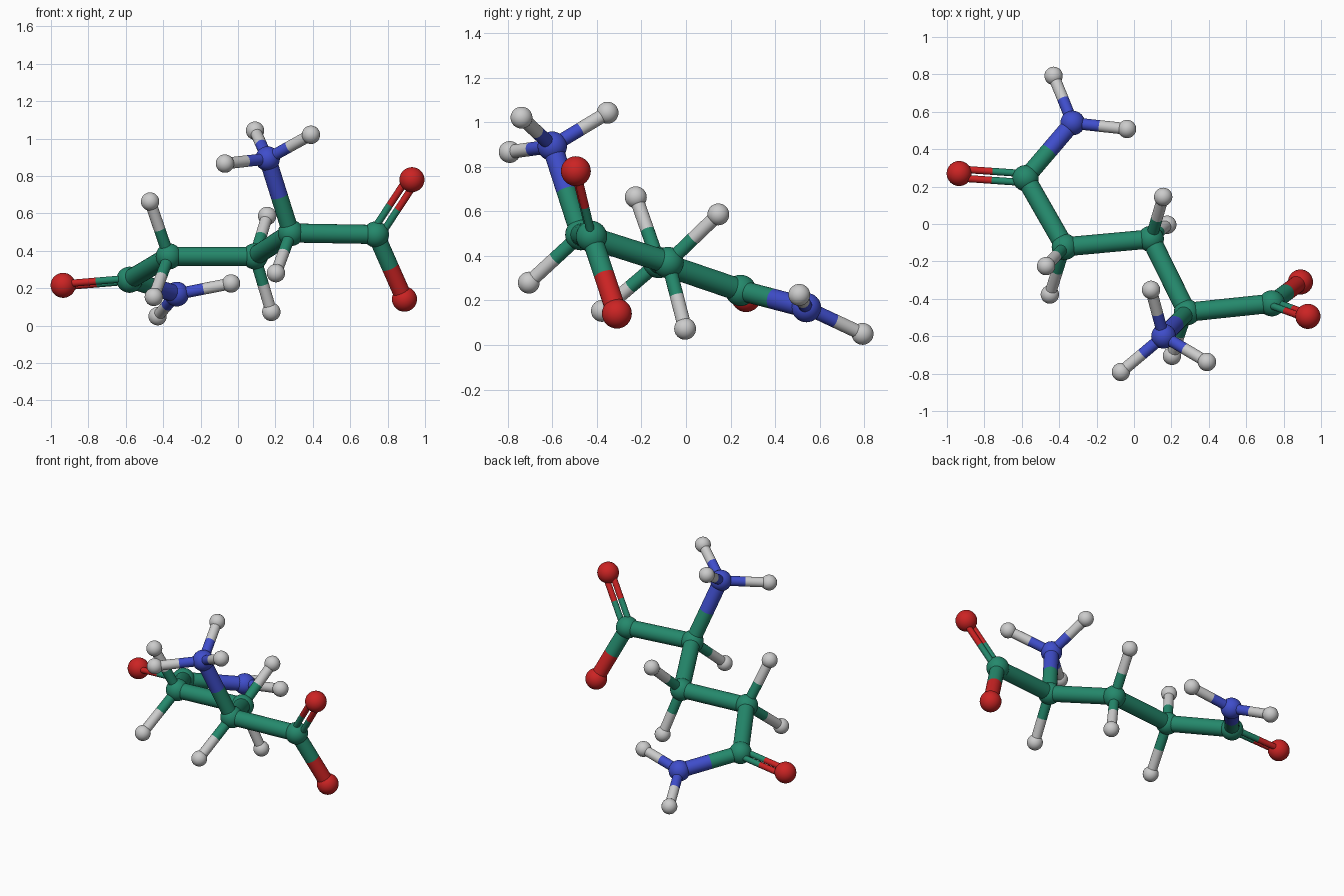
import bpy, bmesh
from mathutils import Vector

if "Cube" in bpy.data.objects:
    bpy.data.objects.remove(bpy.data.objects["Cube"], do_unlink=True)


def make_material(name, rgb):
    mat = bpy.data.materials.new(name)
    mat.use_nodes = True
    mat.diffuse_color = (*rgb, 1)
    mat.node_tree.nodes["Principled BSDF"].inputs["Base Color"].default_value = (*rgb, 1)
    return mat


# element: (material, ball radius, single bond radius)
ELEMENTS = {
    "carbon": (make_material("sea green", (.018, .25, .15)), .07, .051),
    "nitrogen": (make_material("royal blue", (.05, .075, .6)), .066, .046),
    "oxygen": (make_material("signal red", (.6, .017, .017)), .067, .046),
    "hydrogen": (make_material("light grey", (.6, .6, .6)), .049, .031),
}

# Atom centres: name = element + suffix
ATOMS = {
    "oxygen_amide": (-.935, .27, .215),
    "carbon_amide": (-.58, .245, .245),
    "nitrogen_amide": (-.328, .54, .168),
    "hydrogen_amide_back": (-.43, .792, .05),
    "hydrogen_amide_side": (-.037, .508, .225),
    "carbon_chain_right": (-.37, -.122, .37),
    "hydrogen_right_top": (-.47, -.225, .663),
    "hydrogen_right_low": (-.45, -.377, .153),
    "carbon_chain_left": (.09, -.08, .37),
    "hydrogen_left_top": (.156, .145, .586),
    "hydrogen_left_low": (.178, -.004, .073),
    "carbon_hub": (.283, -.472, .495),
    "hydrogen_hub": (.203, -.705, .28),
    "nitrogen_amine": (.158, -.6, .892),
    "hydrogen_amine_right": (-.07, -.791, .866),
    "hydrogen_amine_back": (.091, -.352, 1.042),
    "hydrogen_amine_left": (.39, -.738, 1.02),
    "carbon_acid": (.737, -.424, .487),
    "oxygen_acid_top": (.93, -.494, .78),
    "oxygen_acid_low": (.89, -.31, .141),
}
ATOMS = {name: Vector(p) for name, p in ATOMS.items()}

# Single bonds from each atom
SINGLE = {
    "carbon_amide": ["nitrogen_amide", "carbon_chain_right"],
    "nitrogen_amide": ["hydrogen_amide_back", "hydrogen_amide_side"],
    "carbon_chain_right": ["hydrogen_right_top", "hydrogen_right_low", "carbon_chain_left"],
    "carbon_chain_left": ["hydrogen_left_top", "hydrogen_left_low", "carbon_hub"],
    "carbon_hub": ["hydrogen_hub", "nitrogen_amine", "carbon_acid"],
    "nitrogen_amine": ["hydrogen_amine_right", "hydrogen_amine_back", "hydrogen_amine_left"],
    "carbon_acid": ["oxygen_acid_low"],
}
# Double bonds: start, end, and a neighbour that fixes the plane of the pair
DOUBLE = [
    ("carbon_amide", "oxygen_amide", "nitrogen_amide"),
    ("carbon_acid", "oxygen_acid_top", "oxygen_acid_low"),
]


def element(name):
    return ELEMENTS[name.split("_")[0]]


def finish(bm, name, materials):
    for face in bm.faces:
        face.smooth = True
    mesh = bpy.data.meshes.new(name)
    bm.to_mesh(mesh)
    bm.free()
    for mat in materials:
        mesh.materials.append(mat)
    obj = bpy.data.objects.new(name, mesh)
    bpy.context.collection.objects.link(obj)
    return obj


def add_ball(name, centre):
    mat, radius, _ = element(name)
    bm = bmesh.new()
    bmesh.ops.create_uvsphere(bm, u_segments=32, v_segments=16, radius=radius)
    finish(bm, name + "_ball", [mat]).location = centre


def add_rod(start, end, radius, offset=Vector(), suffix=""):
    """Open tube between two atoms, each half coloured like its own atom."""
    a, b = ATOMS[start] + offset, ATOMS[end] + offset
    bm = bmesh.new()
    bmesh.ops.create_cone(bm, segments=24, radius1=radius, radius2=radius,
                          depth=(b - a).length)
    bmesh.ops.bisect_plane(bm, geom=bm.verts[:] + bm.edges[:] + bm.faces[:],
                           plane_co=(0, 0, 0), plane_no=(0, 0, 1))
    for face in bm.faces:
        face.material_index = int(face.calc_center_median().z > 0)
    rod = finish(bm, f"rod_{start}_to_{end}{suffix}", [element(start)[0], element(end)[0]])
    rod.location = (a + b) / 2
    rod.rotation_mode = "QUATERNION"
    rod.rotation_quaternion = (b - a).to_track_quat("Z", "Y")


# Balls
for name, centre in ATOMS.items():
    add_ball(name, centre)

# Single rods, as thick as the smaller atom allows
for start, ends in SINGLE.items():
    for end in ends:
        add_rod(start, end, min(element(start)[2], element(end)[2]))

# Double rods, side by side in the plane of the group
for start, end, neighbour in DOUBLE:
    axis = (ATOMS[end] - ATOMS[start]).normalized()
    side = ATOMS[neighbour] - ATOMS[start]
    side = (side - axis * side.dot(axis)).normalized()
    for sign, suffix in ((1, "_inner"), (-1, "_outer")):
        add_rod(start, end, .019, side * sign * .025, suffix)
